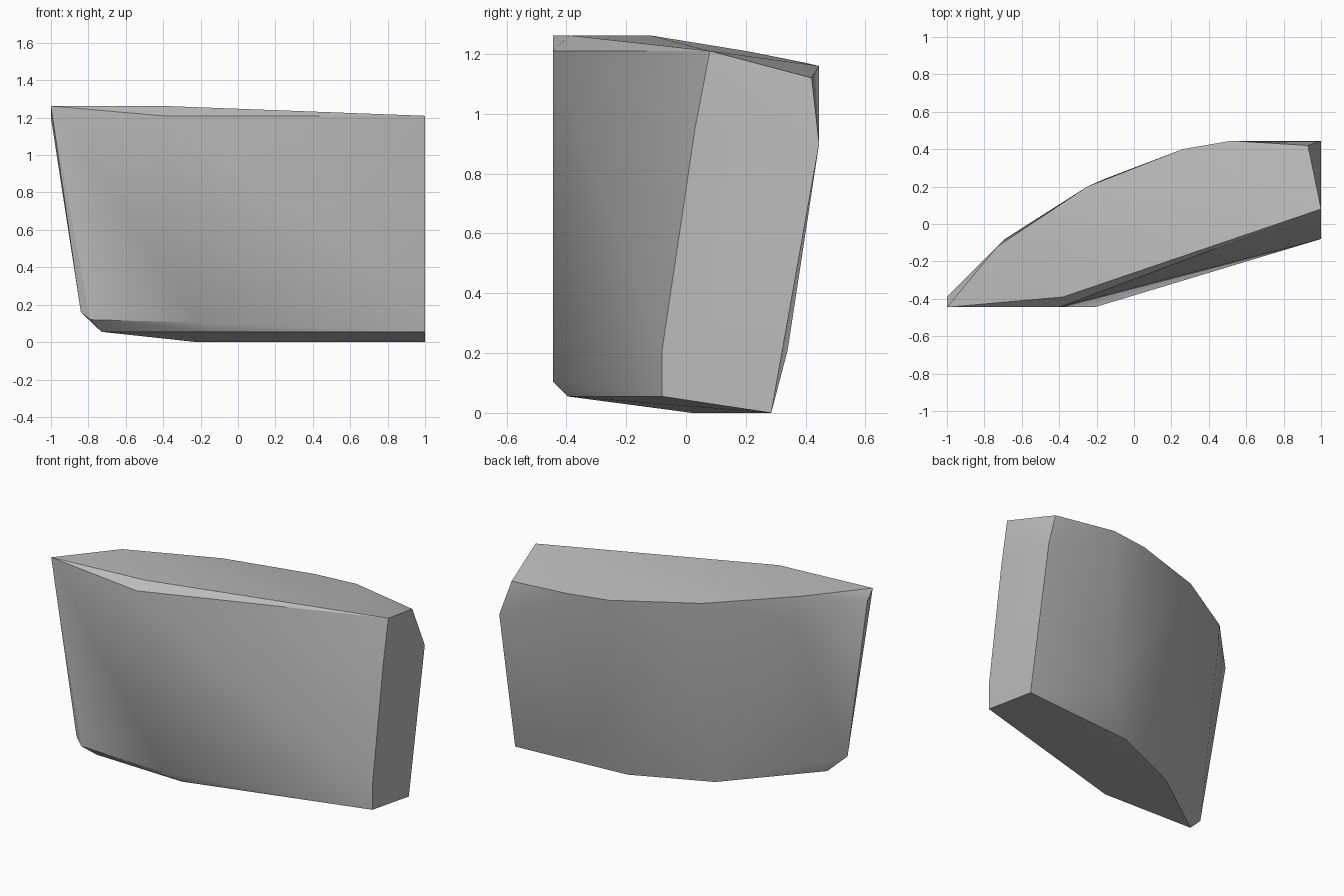
import bpy
import bmesh
import math

cube = bpy.data.objects.get("Cube")
if cube:
    bpy.data.objects.remove(cube, do_unlink=True)


def make_material(name, rgb):
    """One flat colour, shown in the viewport and in a render."""
    material = bpy.data.materials.new(name)
    material.use_nodes = True
    material.diffuse_color = (*rgb, 1)
    shader = material.node_tree.nodes["Principled BSDF"]
    shader.inputs["Base Color"].default_value = (*rgb, 1)
    return material


def convex_block(name, outlines, material):
    """Stretch a convex skin around the given outlines."""
    bm = bmesh.new()
    for outline in outlines:
        for point in outline:
            bm.verts.new(point)
    hull = bmesh.ops.convex_hull(bm, input=bm.verts[:])
    loose = {v for v in hull["geom_interior"] + hull["geom_unused"]
             if isinstance(v, bmesh.types.BMVert)}
    bmesh.ops.delete(bm, geom=list(loose), context="VERTS")
    bmesh.ops.recalc_face_normals(bm, faces=bm.faces[:])
    mesh = bpy.data.meshes.new(name)
    bm.to_mesh(mesh)
    bm.free()
    mesh.materials.append(material)
    block = bpy.data.objects.new(name, mesh)
    bpy.context.collection.objects.link(block)
    return block


# Rim of the sloping top face, front edge then curved back edge
top_rim = [(-1, -.445, 1.262), (-.38, -.39, 1.262), (1, .08, 1.21),
           (.93, .42, 1.12), (.52, .445, 1.16), (.26, .4, 1.17),
           (-.25, .2, 1.21), (-.73, -.12, 1.262)]

# Flat front facet around the blunt corner
front_facet = [(-.4, -.445, 1.21), (-.21, -.445, .105), (-.79, -.445, .12)]

# Broken-off end on the model's left
left_end = [(1, .03, .95), (1, -.08, .21), (1, -.08, .055),
            (1, .285, 0), (1, .445, .9)]

# Tilted underside
underside = [(-.12, -.395, .055), (-.73, -.375, .055),
             (-.22, .02, 0), (.25, .227, 0)]

# Slight bulge of the back wall and the narrow tip
back_bulge = [(.45, .34, .21), (-.16, .24, 1.1), (-.69, -.08, 1.12)]
tip = [(-1, -.39, 1.2), (-.84, -.42, .16)]

stone_grey = make_material("stone grey", (.5, .5, .5))
rock = convex_block(
    "rock_slab",
    [top_rim, front_facet, left_end, underside, back_bulge, tip],
    stone_grey)

# Soft facets with crisp outer edges
bpy.ops.object.select_all(action="DESELECT")
rock.select_set(True)
bpy.context.view_layer.objects.active = rock
bpy.ops.object.shade_smooth_by_angle(angle=math.radians(30))
